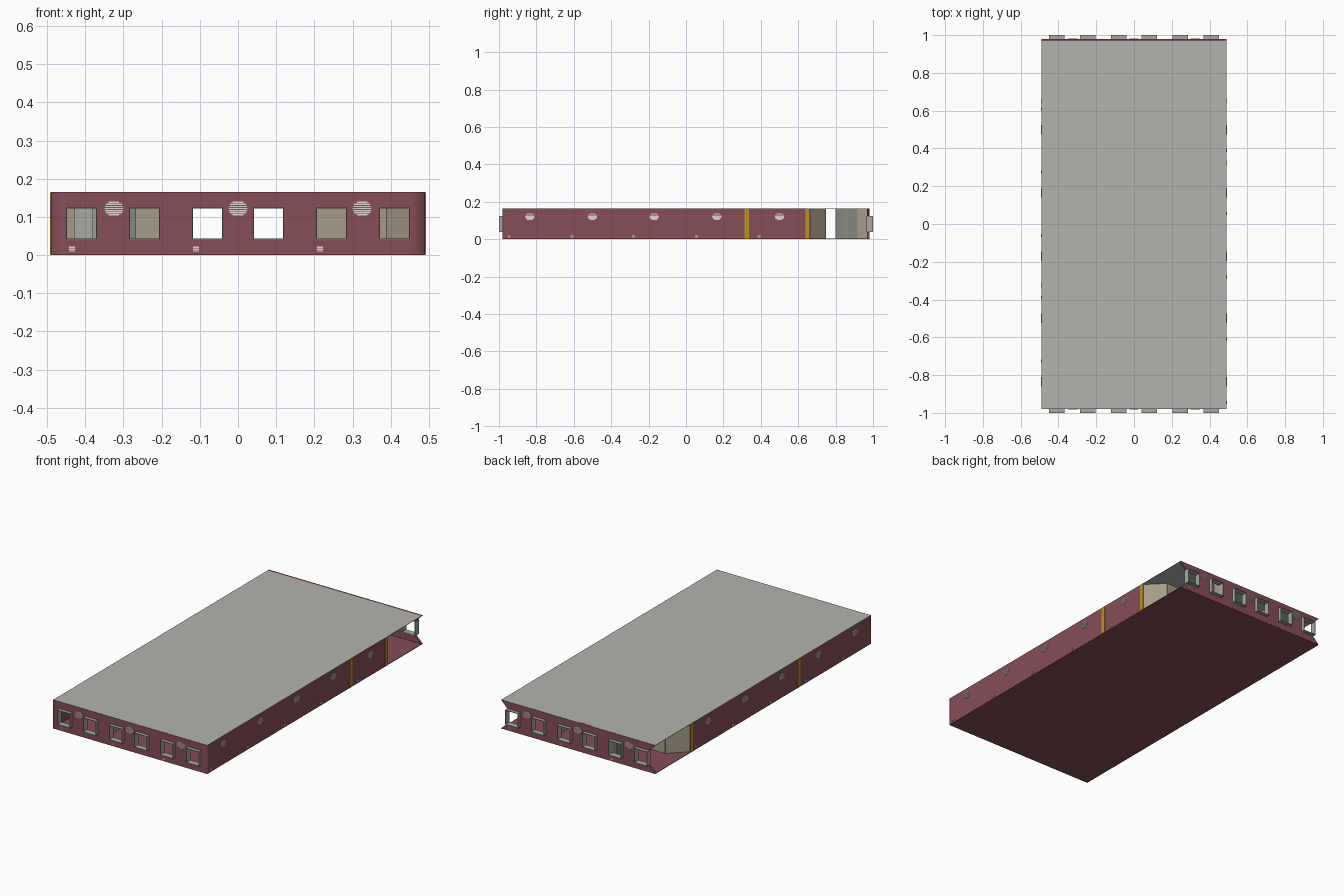
import bpy, bmesh, math
from mathutils import Matrix, Vector

cube = bpy.data.objects.get("Cube")
if cube:
    bpy.data.objects.remove(cube, do_unlink=True)

W, L, H = 0.49, 0.98, 0.165          # half width, half length, height
Z0, Z1 = 0.04, 0.125                 # window sill and head
END = 0.65                           # where the long walls stop
WINDOWS = [-0.41, -0.245, -0.08, 0.08, 0.245, 0.41]
HALF = 0.041


def material(name, color):
    m = bpy.data.materials.new(name)
    m.use_nodes = True
    m.diffuse_color = (*color, 1)
    m.node_tree.nodes["Principled BSDF"].inputs["Base Color"].default_value = (*color, 1)
    return m


RED = material("dusty red", (0.24, 0.075, 0.095))
GREY = material("roof grey", (0.45, 0.455, 0.425))
FRAME = material("frame grey", (0.38, 0.4, 0.37))
DOOR = material("door grey", (0.24, 0.24, 0.22))
TAN = material("partition tan", (0.38, 0.33, 0.24))
GOLD = material("gold", (0.52, 0.28, 0.015))
LIGHT = material("vent cream", (0.75, 0.66, 0.63))


def finish(name, bm, mat, smooth=False):
    mesh = bpy.data.meshes.new(name)
    bm.to_mesh(mesh)
    bm.free()
    mesh.materials.append(mat)
    for p in mesh.polygons:
        p.use_smooth = smooth
    obj = bpy.data.objects.new(name, mesh)
    bpy.context.collection.objects.link(obj)
    return obj


def add_box(bm, lo, hi, mat=Matrix()):
    lo, hi = Vector(lo), Vector(hi)
    m = mat @ Matrix.Translation((lo + hi) / 2) @ Matrix.Diagonal((*(hi - lo), 1))
    bmesh.ops.create_cube(bm, size=1, matrix=m)


def box(name, lo, hi, mat):
    bm = bmesh.new()
    add_box(bm, lo, hi)
    return finish(name, bm, mat)


def partition(name, p, q, mat, z0=0.003, z1=H - 0.003, thick=0.006):
    # upright panel between two plan points
    p, q = Vector((*p, 0)), Vector((*q, 0))
    d = q - p
    place = Matrix.Translation(p) @ Matrix.Rotation(math.atan2(d.y, d.x), 4, 'Z')
    bm = bmesh.new()
    add_box(bm, (0, -thick / 2, z0), (d.length, thick / 2, z1), place)
    return finish(name, bm, mat)


def window_wall(bm, y, closed):
    # panel with six openings and slanted ends
    quad = lambda pts: bm.faces.new([bm.verts.new((x, y, z)) for x, z in pts])
    xs = sorted([c + s * HALF for c in WINDOWS for s in (-1, 1)])
    zs = [0, Z0, Z1, H]
    for i, (a, b) in enumerate(zip(xs, xs[1:])):
        for j, (c, d) in enumerate(zip(zs, zs[1:])):
            if j != 1 or i % 2:
                quad([(a, c), (b, c), (b, d), (a, d)])
    e = xs[-1]
    for s in (-1, 1):
        quad([(s * e, 0), (s * W, 0), (s * e, Z0)][::s])
        quad([(s * e, H), (s * e, Z1), (s * W, H)][::s])
        if closed:
            quad([(s * e, Z0), (s * W, 0), (s * W, H), (s * e, Z1)][::s])


# Front wall and long walls as one softly shaded shell
bm = bmesh.new()
window_wall(bm, -L, True)
for s in (-1, 1):
    for a, b in ((-L, -L + 0.015), (-L + 0.015, END)):
        bm.faces.new([bm.verts.new(v) for v in
                      [(s * W, a, 0), (s * W, b, 0), (s * W, b, H), (s * W, a, H)][::s]])
bmesh.ops.remove_doubles(bm, verts=bm.verts, dist=0.0005)
finish("front_and_side_walls", bm, RED, True)

# Back wall with open corners
bm = bmesh.new()
window_wall(bm, L, False)
bmesh.ops.remove_doubles(bm, verts=bm.verts, dist=0.0005)
bmesh.ops.reverse_faces(bm, faces=bm.faces)
back = finish("back_wall", bm, RED)
mod = back.modifiers.new("thickness", 'SOLIDIFY')
mod.thickness, mod.offset = 0.012, -1

# Floor and roof
box("floor", (-W, -L, 0), (W, L, 0.003), RED)
box("roof", (-W, -L, H - 0.002), (W, L, H), GREY)

# Window sleeves
t = 0.003
for side, y0, y1 in (("front", -1, -0.965), ("back", 0.965, 1)):
    bm = bmesh.new()
    for c in WINDOWS:
        a, b = c - HALF, c + HALF
        add_box(bm, (a, y0, Z0), (a + t, y1, Z1))
        add_box(bm, (b - t, y0, Z0), (b, y1, Z1))
        add_box(bm, (a + t, y0, Z0), (b - t, y1, Z0 + t))
        add_box(bm, (a + t, y0, Z1 - t), (b - t, y1, Z1))
    finish(side + "_window_frames", bm, FRAME)

# Round slatted vents and small floor grilles on every wall
end_row = [-0.325, 0, 0.325]
side_row = [-0.835, -0.5, -0.17, 0.165, 0.5]
for name, angle, dist, row in (
        ("front", 0, L, end_row), ("left", 90, W, side_row),
        ("back", 180, L, end_row), ("right", 270, W, [-u for u in side_row])):
    place = Matrix.Rotation(math.radians(angle), 4, 'Z') @ Matrix.Translation((0, -dist, 0))
    vents, grilles = bmesh.new(), bmesh.new()
    for u in row:
        for k in range(-3, 4):
            w = 0.025 * math.sqrt(1 - (k / 3.6) ** 2)
            z = 0.122 + k * 0.0055
            add_box(vents, (u - w, -0.002, z - 0.0018), (u + w, 0.001, z + 0.0018), place)
        for k in range(3):
            g, z = u - 0.11, 0.009 + k * 0.005
            add_box(grilles, (g - 0.008, -0.002, z), (g + 0.008, 0.001, z + 0.003), place)
    finish(name + "_vents", vents, LIGHT)
    finish(name + "_grilles", grilles, LIGHT)

# Gold posts on the long walls
for s in (-1, 1):
    for label, y in (("middle", s * 0.325), ("end", END)):
        box(f"{label}_post_{'left' if s > 0 else 'right'}",
            (s * W - 0.002, y - 0.012, 0.001), (s * W + 0.002, y + 0.012, H - 0.001), GOLD)

# Rear lobby partitions, mirrored about the middle
for s, side in ((1, "left"), (-1, "right")):
    partition(side + "_slanted_partition", (s * 0.485, END), (s * 0.39, 0.745), TAN)
    partition(side + "_cross_partition", (s * 0.39, 0.745), (s * 0.2, 0.745), TAN)
    partition(side + "_lobby_partition", (s * 0.2, 0.8), (s * 0.2, 0.965), TAN)
    for i, y in enumerate((0.802, 0.862)):
        partition(f"{side}_lobby_door_{i + 1}", (s * 0.204, y), (s * 0.204, y + 0.056), DOOR)

# Front corner room with a door and a post
partition("corner_room_side", (-0.2, -0.968), (-0.2, -0.65), TAN)
partition("corner_room_back", (-0.487, -0.65), (-0.2, -0.65), TAN)
partition("corner_room_door", (-0.43, -0.655), (-0.38, -0.655), FRAME)
partition("corner_room_post", (-0.285, -0.655), (-0.267, -0.655), DOOR)
